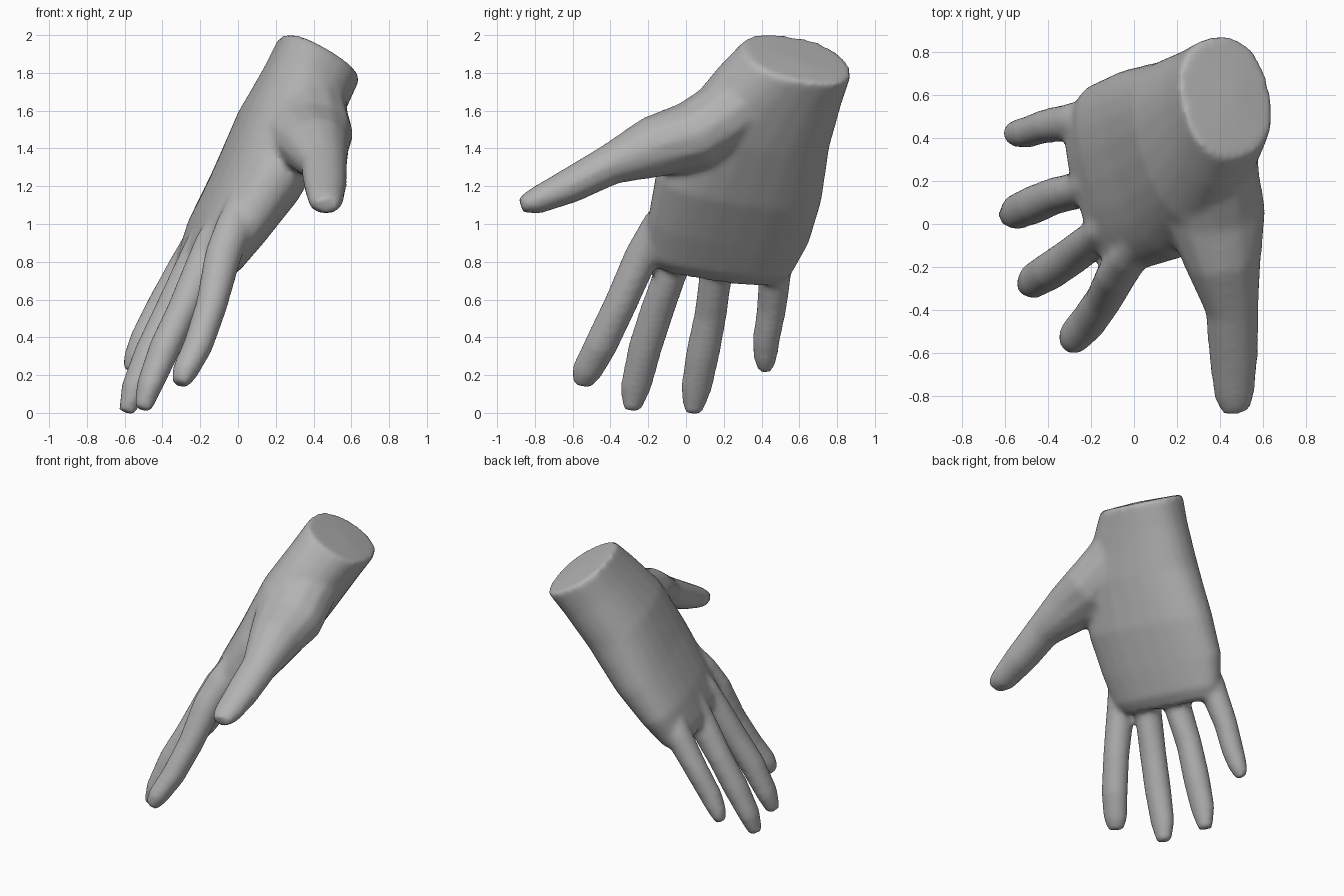
import bpy, bmesh, math
from mathutils import Vector

skin = bpy.data.materials.new("plain_grey")
skin.diffuse_color = (0.45, 0.45, 0.45, 1)


def loft(bm, rings, sides, start_pole=None, power=1.0):
    """Bridge elliptical rings (centre, half axis, half axis) and cap both ends."""
    loops = []
    for c, u, v in rings:
        loop = []
        for i in range(sides):
            a = 2 * math.pi * i / sides
            ca, sa = math.cos(a), math.sin(a)
            ca = math.copysign(abs(ca) ** power, ca)
            sa = math.copysign(abs(sa) ** power, sa)
            loop.append(bm.verts.new(Vector(c) + Vector(u) * ca + Vector(v) * sa))
        loops.append(loop)
    for a, b in zip(loops, loops[1:]):
        for i in range(sides):
            j = (i + 1) % sides
            bm.faces.new((a[i], a[j], b[j], b[i]))
    bm.faces.new(loops[-1])
    if start_pole is None:
        bm.faces.new(loops[0])
    else:
        p = bm.verts.new(start_pole)
        for i in range(sides):
            bm.faces.new((loops[0][i], loops[0][(i + 1) % sides], p))


def digit(bm, path, side):
    """Tube along (x, y, z, half width, half depth) points."""
    pts = [Vector(p[:3]) for p in path]
    rings = []
    for i, p in enumerate(path):
        d = (pts[min(i + 1, len(pts) - 1)] - pts[max(i - 1, 0)]).normalized()
        u = (Vector(side) - d * d.dot(Vector(side))).normalized()
        rings.append((pts[i], u * p[3], d.cross(u) * p[4]))
    loft(bm, rings, 12)


bm = bmesh.new()

# palm and wrist: centre, half width, half thickness
loft(bm, [
    ((0.43, 0.59, 1.875), (0.07, -0.28, 0.04), (0.20, 0.05, -0.125)),
    ((0.36, 0.495, 1.73), (0.09, -0.325, 0.05), (0.20, 0.05, -0.12)),
    ((0.24, 0.37, 1.50), (0.12, -0.385, 0.06), (0.205, 0.05, -0.12)),
    ((0.09, 0.28, 1.20), (0.135, -0.435, 0.06), (0.182, 0.04, -0.105)),
    ((-0.055, 0.225, 0.97), (0.13, -0.425, 0.055), (0.157, 0.03, -0.086)),
    ((-0.15, 0.17, 0.80), (0.11, -0.39, 0.05), (0.125, 0.03, -0.068)),
    ((-0.185, 0.15, 0.74), (0.10, -0.34, 0.05), (0.08, 0.02, -0.05)),
], 24, start_pole=(0.48, 0.61, 1.855), power=0.86)

# fingers
across = (0.28, -0.95, 0.13)
digit(bm, [(0.03, -0.06, 1.16, .05, .06), (-0.02, -0.15, 0.99, .085, .10),
           (-0.08, -0.235, 0.83, .092, .10),
           (-0.14, -0.35, 0.57, .09, .085), (-0.21, -0.45, 0.36, .092, .08),
           (-0.28, -0.525, 0.22, .085, .07), (-0.31, -0.555, 0.15, .055, .045)], across)
digit(bm, [(-0.03, 0.06, 1.08, .05, .07), (-0.12, -0.02, 0.90, .085, .11),
           (-0.19, -0.075, 0.76, .088, .10),
           (-0.29, -0.15, 0.55, .092, .085), (-0.385, -0.215, 0.35, .092, .085),
           (-0.47, -0.265, 0.14, .085, .07), (-0.505, -0.29, 0.015, .052, .045)], across)
digit(bm, [(-0.09, 0.24, 1.06, .05, .07), (-0.175, 0.19, 0.88, .085, .11),
           (-0.245, 0.16, 0.75, .088, .102),
           (-0.37, 0.13, 0.52, .088, .085), (-0.465, 0.09, 0.32, .092, .085),
           (-0.55, 0.055, 0.13, .085, .07), (-0.59, 0.035, 0.0, .05, .045)], across)
digit(bm, [(-0.13, 0.44, 1.06, .06, .07), (-0.265, 0.475, 0.80, .095, .092),
           (-0.41, 0.455, 0.56, .08, .08), (-0.50, 0.425, 0.39, .075, .075),
           (-0.55, 0.42, 0.29, .065, .06), (-0.58, 0.42, 0.22, .04, .035)], across)

# thumb and its fleshy root
digit(bm, [(0.40, 0.44, 1.74, .17, .15), (0.365, 0.24, 1.59, .22, .195),
           (0.375, 0.04, 1.465, .24, .19),
           (0.415, -0.18, 1.405, .18, .165), (0.455, -0.40, 1.315, .125, .11),
           (0.462, -0.62, 1.20, .115, .095), (0.465, -0.80, 1.12, .095, .072),
           (0.47, -0.875, 1.10, .065, .042)], (1, 0, 0))

bmesh.ops.recalc_face_normals(bm, faces=bm.faces)
mesh = bpy.data.meshes.new("hand")
bm.to_mesh(mesh)
bm.free()
hand = bpy.data.objects.new("hand", mesh)
bpy.context.collection.objects.link(hand)
mesh.materials.append(skin)

# fuse the parts into one skin and soften the joins
remesh = hand.modifiers.new("fuse", 'REMESH')
remesh.mode = 'VOXEL'
remesh.voxel_size = 0.018
remesh.use_smooth_shade = True
soften = hand.modifiers.new("soften", 'SMOOTH')
soften.factor = 0.5
soften.iterations = 12
